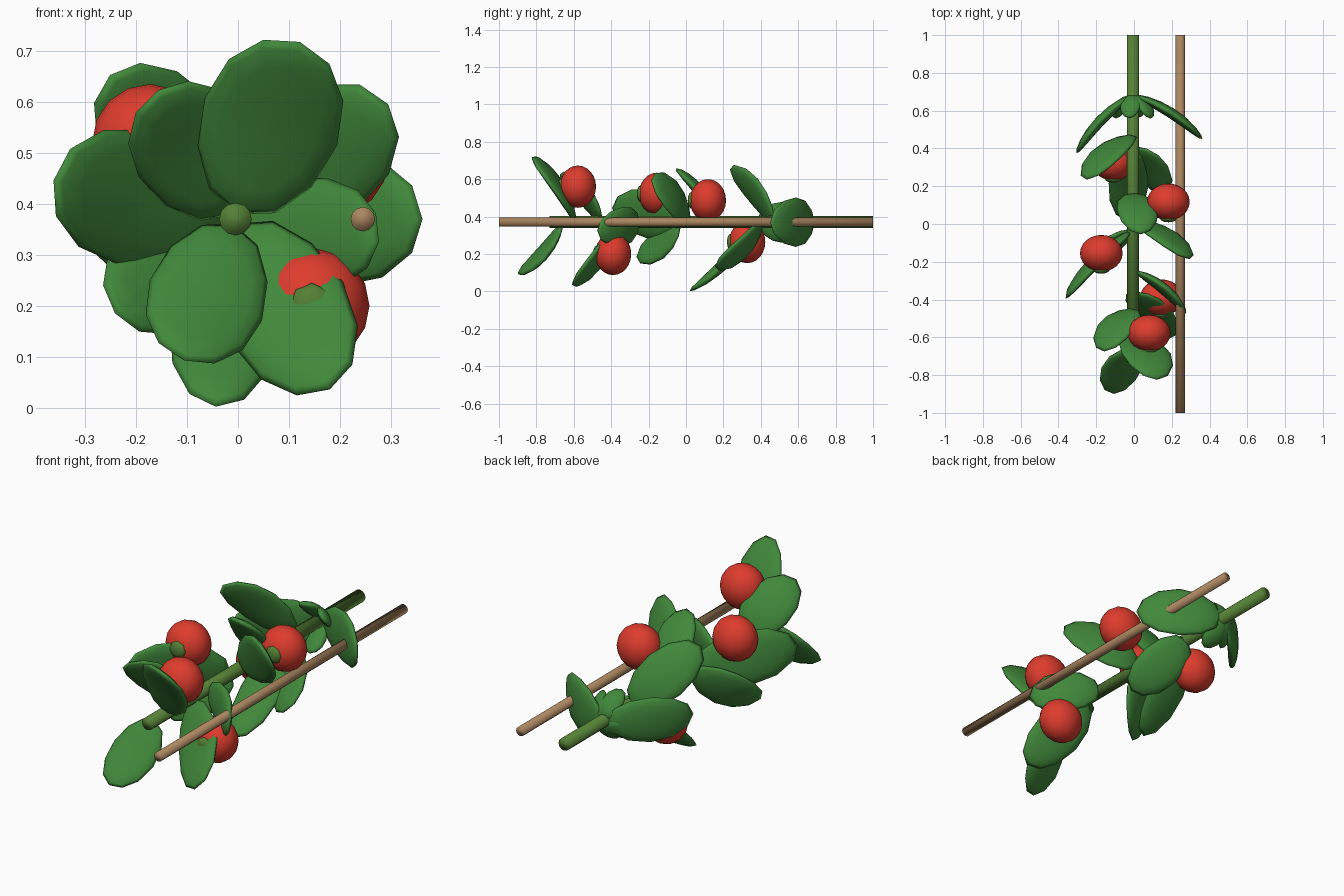
import bpy, math
from mathutils import Matrix, Vector

if "Cube" in bpy.data.objects:
    bpy.data.objects.remove(bpy.data.objects["Cube"], do_unlink=True)

AXIS = Vector((-0.005, 0, 0.37))   # centre line of the stem


def material(name, rgb):
    m = bpy.data.materials.new(name)
    m.use_nodes = True
    m.diffuse_color = (*rgb, 1)
    m.node_tree.nodes["Principled BSDF"].inputs["Base Color"].default_value = (*rgb, 1)
    return m


leaf_green = material("leaf_green", (0.052, 0.247, 0.043))
stem_green = material("stem_green", (0.09, 0.215, 0.036))
fruit_red = material("fruit_red", (0.73, 0.045, 0.026))
wood_brown = material("wood_brown", (0.4, 0.235, 0.115))


def finish(name, mat):
    ob = bpy.context.object
    ob.name = name
    ob.data.materials.append(mat)
    bpy.ops.object.shade_smooth()
    return ob


def rod(name, x, z, y0, y1, radius, mat):
    bpy.ops.mesh.primitive_cylinder_add(
        vertices=12, radius=radius, depth=y1 - y0,
        location=(x, (y0 + y1) / 2, z), rotation=(math.pi / 2, 0, 0))
    return finish(name, mat)


def ellipsoid(name, centre, axes, radii, mat, segments=12, rings=8, arch=0):
    """Sphere stretched along three perpendicular axes (poles on the last),
    optionally arched along the first axis."""
    bpy.ops.mesh.primitive_uv_sphere_add(segments=segments, ring_count=rings, radius=1)
    ob = finish(name, mat)
    for v in ob.data.vertices:
        v.co.z += arch / radii[2] * (1 - v.co.x ** 2)
    frame = Matrix([a * r for a, r in zip(axes, radii)]).transposed().to_4x4()
    ob.data.transform(frame)
    if frame.determinant() < 0:
        ob.data.flip_normals()
    ob.location = centre
    return ob


def leaf(name, angle, y_base, y_tip, r_out, half_width, thick=0.028, arch=0.026):
    """Arched, lens-shaped blade running from the stem out to its tip."""
    a = math.radians(angle)
    out = Vector((math.cos(a), 0, math.sin(a)))
    side = Vector((-math.sin(a), 0, math.cos(a)))
    base = AXIS + out * 0.01 + Vector((0, y_base, 0))
    tip = AXIS + out * r_out + Vector((0, y_tip, 0))
    along = (tip - base).normalized()
    normal = side.cross(along)
    if normal.y < 0:
        normal.negate()
    ellipsoid(name, (base + tip) / 2, (along, side, normal),
              ((tip - base).length / 2, half_width, thick), leaf_green, arch=arch)


# Stem and support stake
rod("stem", AXIS.x, AXIS.z, -0.73, 1, 0.032, stem_green)
rod("stake", 0.245, AXIS.z, -1, 1, 0.024, wood_brown)

# Leaves in opposite pairs: angle, base y, tip y, reach, half width
pairs = [
    ((0, 0.68, 0.45, 0.367, 0.132), (180, 0.68, 0.375, 0.30, 0.115)),
    ((131, 0.47, 0.235, 0.375, 0.12), (303, 0.41, 0.155, 0.285, 0.115)),
    ((82, 0.16, -0.055, 0.29, 0.11), (264, 0.38, 0.02, 0.37, 0.108)),
    ((37, 0.02, -0.185, 0.375, 0.128), (218, -0.03, -0.265, 0.30, 0.115)),
    ((168, -0.04, -0.395, 0.365, 0.135), (351, -0.25, -0.475, 0.285, 0.108)),
    ((121, -0.45, -0.675, 0.295, 0.12), (299, -0.36, -0.61, 0.382, 0.125)),
    ((70, -0.59, -0.825, 0.37, 0.138), (250, -0.66, -0.9, 0.295, 0.117)),
]
for i, pair in enumerate(pairs, 1):
    for side, spec in zip("ab", pair):
        leaf(f"leaf_{i}{side}", *spec)

# Small young leaves
for i, angle in enumerate((40, 100, 220, 280), 1):
    leaf(f"young_leaf_{i}", angle, 0.68, 0.56, 0.125, 0.055, thick=0.024, arch=0.012)

# Fruits, each with a small cap
X, Y, Z = Vector((1, 0, 0)), Vector((0, 1, 0)), Vector((0, 0, 1))
fruits = [(0.08, -0.578, 0.56), (-0.173, -0.155, 0.522), (0.182, 0.117, 0.487),
          (0.145, -0.39, 0.2), (-0.11, 0.327, 0.264)]
for i, spot in enumerate(fruits, 1):
    centre = Vector(spot)
    ellipsoid(f"fruit_{i}", centre, (X, Z, Y), (0.113, 0.113, 0.097), fruit_red, 16, 12)
    ellipsoid(f"fruit_cap_{i}", centre - Y * 0.088, (X, Z, Y),
              (0.045, 0.045, 0.02), stem_green, 8, 6)
